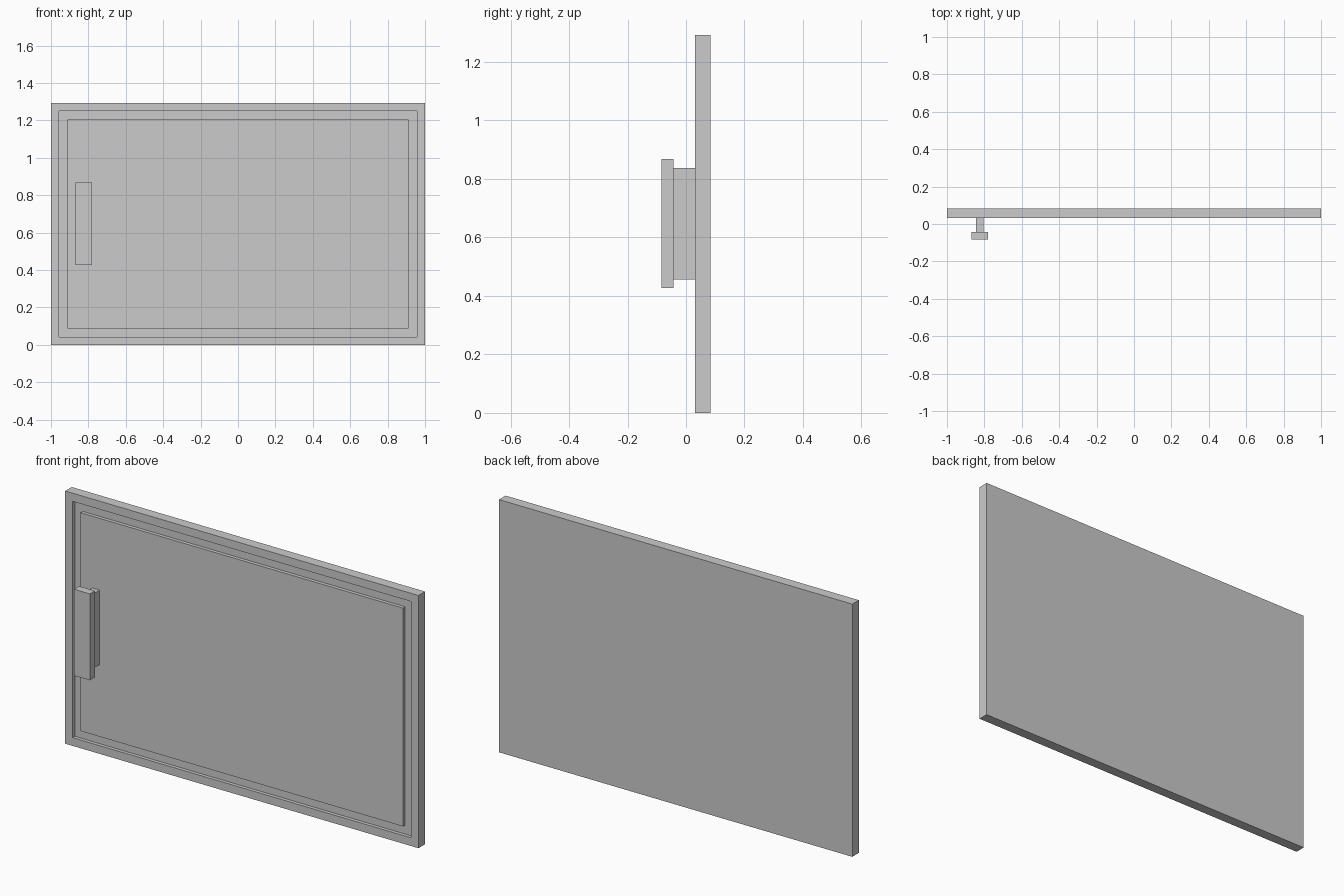
import bpy, bmesh
from mathutils import Vector

if "Cube" in bpy.data.objects:
    bpy.data.objects.remove(bpy.data.objects["Cube"])


def box(bm, lo, hi):
    lo, hi = Vector(lo), Vector(hi)
    verts = bmesh.ops.create_cube(bm, size=1)["verts"]
    for v in verts:
        v.co = (lo + hi) / 2 + Vector(a * b for a, b in zip(v.co, hi - lo))


def finish(bm, name):
    bmesh.ops.recalc_face_normals(bm, faces=bm.faces)
    mesh = bpy.data.meshes.new(name)
    bm.to_mesh(mesh)
    bm.free()
    obj = bpy.data.objects.new(name, mesh)
    bpy.context.collection.objects.link(obj)


def push(bm, face, dy):
    # Extrude a single face along y and return the new cap
    ext = bmesh.ops.extrude_discrete_faces(bm, faces=[face])["faces"][0]
    bmesh.ops.translate(bm, verts=ext.verts, vec=(0, dy, 0))
    return ext


# Door panel with a rectangular groove running round its front
GROOVE = 0.018
bm = bmesh.new()
box(bm, (-1, 0.031, 0), (1, 0.084, 1.293))
bm.normal_update()
front = min(bm.faces, key=lambda f: f.calc_center_median().y)
bmesh.ops.inset_region(bm, faces=[front], thickness=0.042, use_even_offset=True)
front = push(bm, front, GROOVE)
bm.normal_update()
bmesh.ops.inset_region(bm, faces=[front], thickness=0.046, use_even_offset=True)
push(bm, front, -GROOVE)
finish(bm, "door_panel")

# Handle: a stem and a wider grip plate
for name, lo, hi in (
    ("handle_stem", (-0.845, -0.043, 0.457), (-0.805, 0.031, 0.838)),
    ("handle_grip", (-0.87, -0.084, 0.427), (-0.78, -0.043, 0.869)),
):
    bm = bmesh.new()
    box(bm, lo, hi)
    finish(bm, name)
